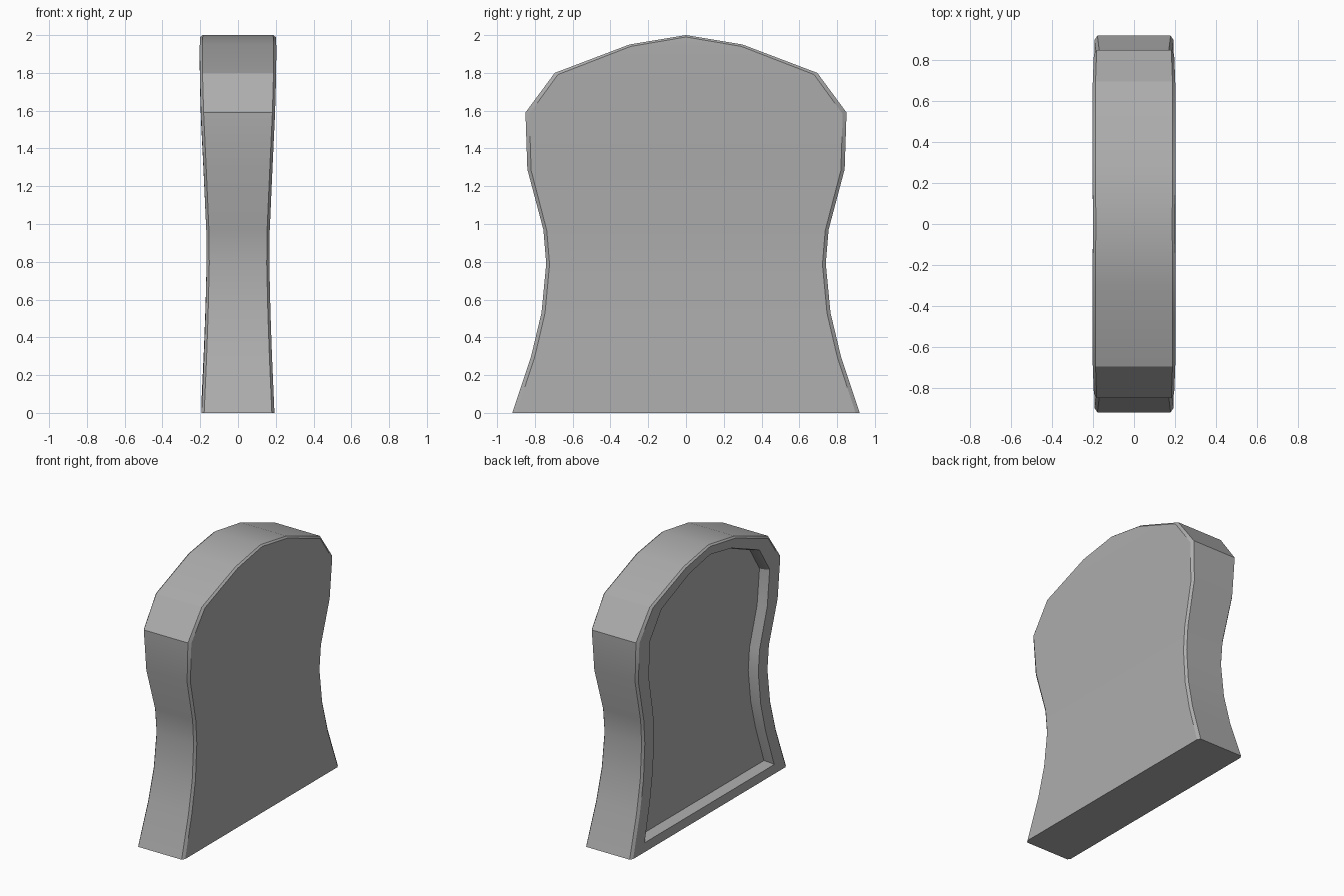
import bpy
import bmesh
import math

cube = bpy.data.objects.get("Cube")
if cube:
    bpy.data.objects.remove(cube, do_unlink=True)

grey = bpy.data.materials.new("plain grey")
grey.use_nodes = True
colour = (0.42, 0.42, 0.42, 1)
grey.diffuse_color = colour
grey.node_tree.nodes["Principled BSDF"].inputs["Base Color"].default_value = colour

# Half outline from the foot up to the crown: half width, height, half thickness
PROFILE = [
    (0.92, 0.0, 0.193), (0.82, 0.30, 0.180), (0.765, 0.53, 0.172),
    (0.74, 0.79, 0.166), (0.755, 0.97, 0.168), (0.84, 1.29, 0.182),
    (0.85, 1.59, 0.196), (0.695, 1.80, 0.202), (0.30, 1.95, 0.203),
    (0.0, 2.0, 0.2),
]
ROWS = len(PROFILE)

bm = bmesh.new()


def ring(side, inset, y_scale, z_scale, z_pivot):
    """Closed outline on one side, scaled about a height and sunk by an inset."""
    def point(row, sign):
        y, z, x = row
        return bm.verts.new((side * (x - inset), sign * y * y_scale,
                             z_pivot + (z - z_pivot) * z_scale))
    right = [point(row, 1) for row in PROFILE]
    left = [point(row, -1) for row in reversed(PROFILE[:-1])]
    return right + left


def bridge(a, b):
    n = len(a)
    for i in range(n):
        j = (i + 1) % n
        bm.faces.new((a[i], a[j], b[j], b[i]))


def cap(loop):
    """Fill an outline with level strips, ending in a triangle at the crown."""
    for i in range(ROWS - 2):
        bm.faces.new((loop[i], loop[i + 1], loop[-2 - i], loop[-1 - i]))
    bm.faces.new(loop[ROWS - 2:ROWS + 1])


rings = [
    ring(-1, 0.075, 0.815, 0.915, 1.0),   # recess floor
    ring(-1, 0.025, 0.82, 0.92, 1.0),     # recess step
    ring(-1, 0.0, 0.83, 0.93, 1.0),       # recess lip
    ring(-1, 0.0, 0.976, 0.995, 0.0),     # rim
    ring(-1, 0.014, 1.0, 1.0, 0.0),       # edge wall
    ring(1, 0.014, 1.0, 1.0, 0.0),
    ring(1, 0.0, 0.976, 0.995, 0.0),      # plain face
]
for a, b in zip(rings, rings[1:]):
    bridge(a, b)
cap(rings[0])
cap(rings[-1])
bmesh.ops.recalc_face_normals(bm, faces=bm.faces)

mesh = bpy.data.meshes.new("curved_panel")
bm.to_mesh(mesh)
bm.free()
mesh.materials.append(grey)
panel = bpy.data.objects.new("curved_panel", mesh)
bpy.context.collection.objects.link(panel)

bpy.ops.object.select_all(action="DESELECT")
panel.select_set(True)
bpy.context.view_layer.objects.active = panel
bpy.ops.object.shade_smooth_by_angle(angle=math.radians(30))
